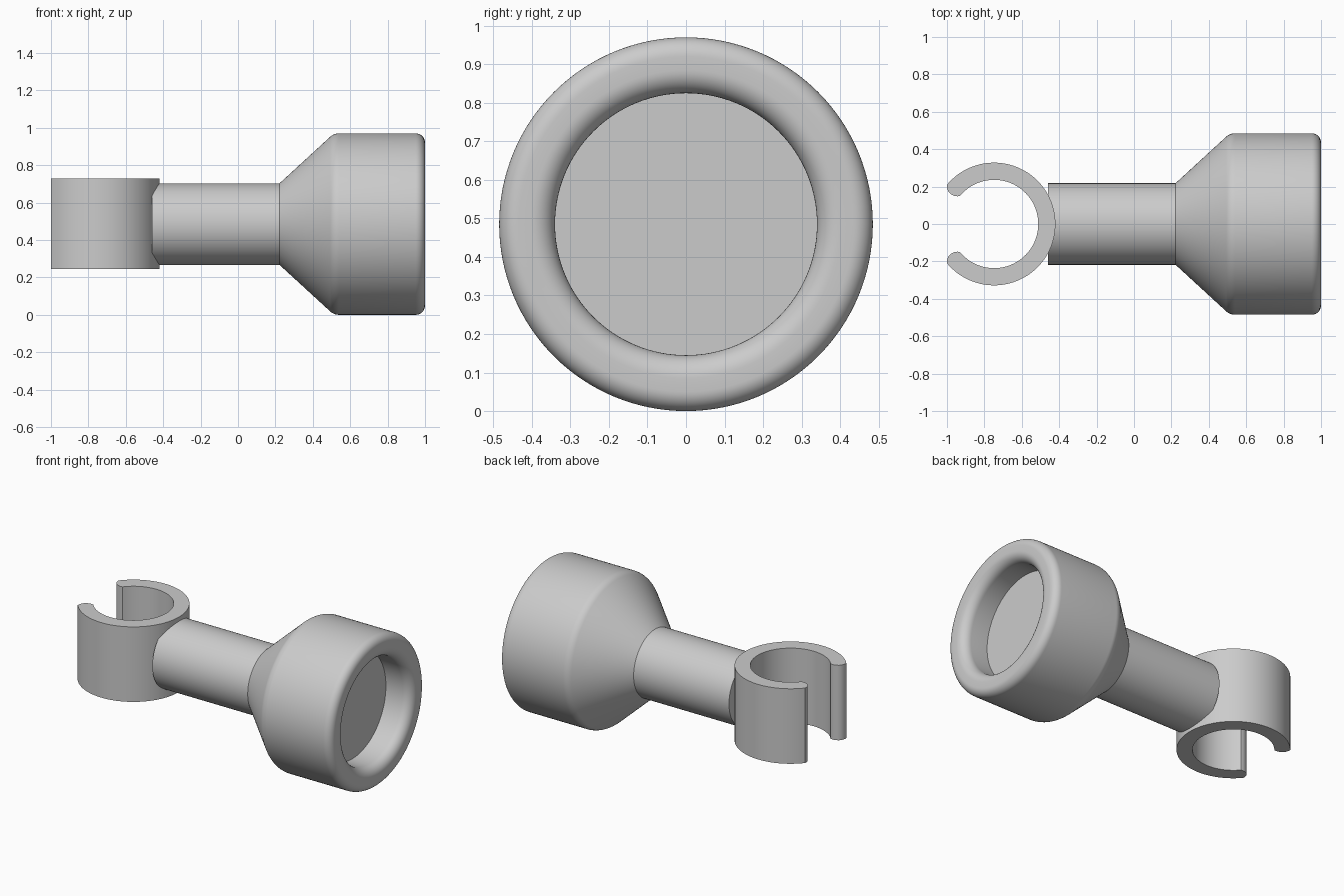
import bpy, bmesh, math
from math import cos, sin, pi, radians

if "Cube" in bpy.data.objects:
    bpy.data.objects.remove(bpy.data.objects["Cube"])

AXIS_Z = 0.485
SIDES = 128


def finish(bm, name):
    bmesh.ops.recalc_face_normals(bm, faces=bm.faces)
    mesh = bpy.data.meshes.new(name)
    bm.to_mesh(mesh)
    bm.free()
    obj = bpy.data.objects.new(name, mesh)
    bpy.context.collection.objects.link(obj)
    bpy.ops.object.select_all(action='DESELECT')
    obj.select_set(True)
    bpy.context.view_layer.objects.active = obj
    bpy.ops.object.shade_smooth_by_angle(angle=radians(28))
    return obj


def arc(cx, cy, r, a0, a1, n):
    """Points on a circle from angle a0 to a1 (degrees)."""
    angles = [radians(a0 + (a1 - a0) * i / n) for i in range(n + 1)]
    return [(cx + r * cos(a), cy + r * sin(a)) for a in angles]


def lathe_x(name, profile):
    """Spin an (x, radius) profile around the x axis and cap both ends."""
    bm = bmesh.new()
    rings = []
    for x, r in profile:
        rings.append([bm.verts.new((x, r * cos(2 * pi * i / SIDES),
                                    AXIS_Z + r * sin(2 * pi * i / SIDES)))
                      for i in range(SIDES)])
    for a, b in zip(rings, rings[1:]):
        for i in range(SIDES):
            j = (i + 1) % SIDES
            bm.faces.new((a[i], a[j], b[j], b[i]))
    bm.faces.new(rings[0])
    bm.faces.new(rings[-1])
    return finish(bm, name)


# Shaft, flared head, rounded rim and recessed face
slope = 42.7
profile = [(-0.46, 0.218), (0.222, 0.218)]
profile += arc(0.54, 0.415, 0.07, 90 + slope, 90, 8)     # shoulder
profile += arc(0.95, 0.435, 0.05, 90, 0, 10)             # outer rim
profile += arc(0.94, 0.40, 0.06, 0, -90, 10)             # inner lip
profile += [(0.82, 0.34)]
# lip runs from the flat rim face into the recess wall
lip = arc(0.94, 0.40, 0.06, 0, -90, 10)
lathe_x("shaft_and_head", profile)

# Open ring clip: outline in plan, extruded vertically
cx, r_out, r_in = -0.748, 0.328, 0.236
tip = [(-1.0, 0.195), (-0.994, 0.176), (-0.981, 0.160),
       (-0.962, 0.151), (-0.945, 0.148)]
a_out = 180 - 39.8
a_in = 180 - math.degrees(math.asin(0.150 / r_in))
outline = arc(cx, 0, r_out, -a_out, a_out, 90)
outline += tip
outline += arc(cx, 0, r_in, a_in, -a_in, 90)
outline += [(x, -y) for x, y in reversed(tip)]

bm = bmesh.new()
z0, z1 = 0.245, 0.73
low = [bm.verts.new((x, y, z0)) for x, y in outline]
high = [bm.verts.new((x, y, z1)) for x, y in outline]
n = len(outline)
for i in range(n):
    j = (i + 1) % n
    bm.faces.new((low[i], low[j], high[j], high[i]))
bm.faces.new(low)
bm.faces.new(high)
finish(bm, "ring_clip")
